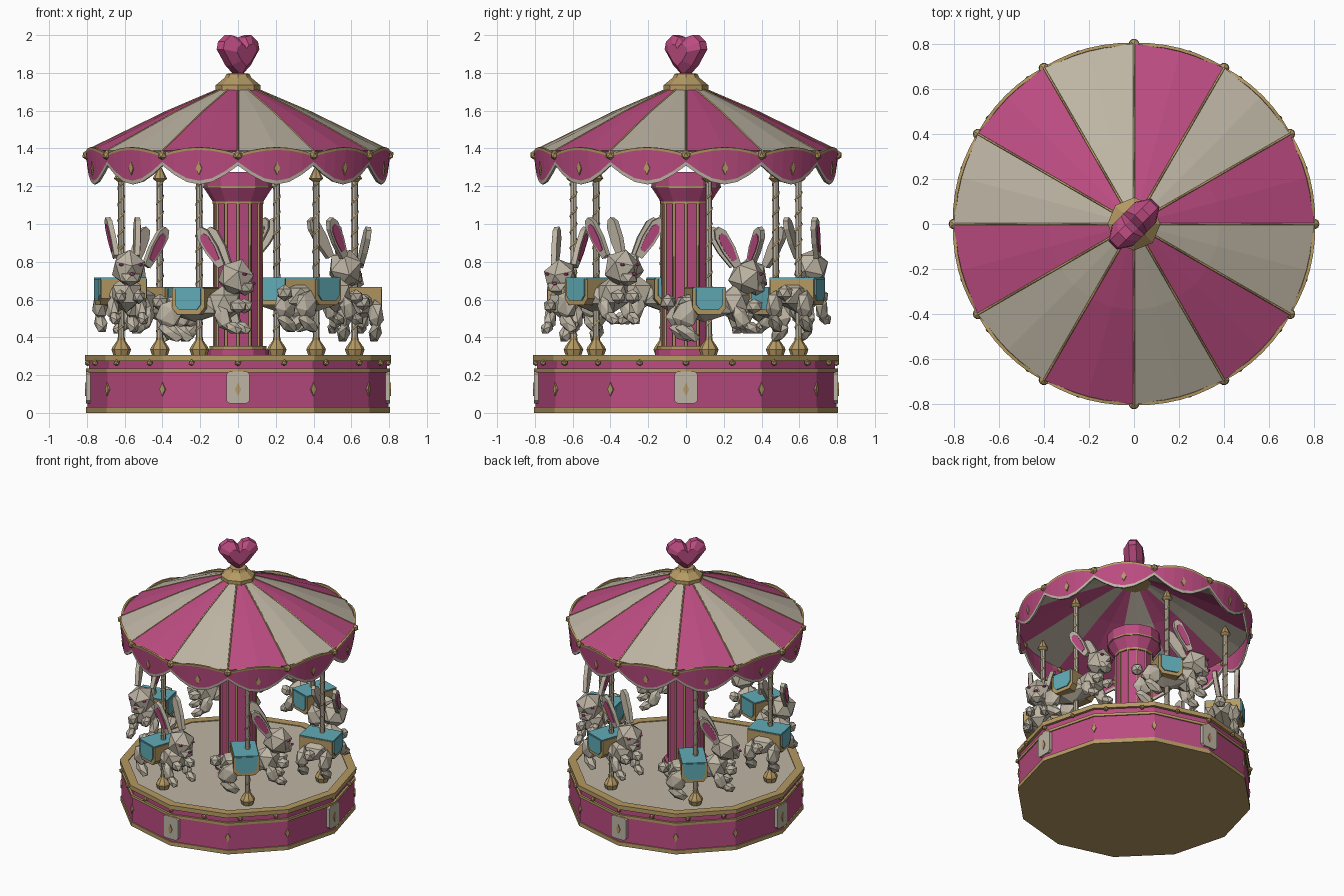
import bpy, bmesh, math
from math import sin, cos, pi, radians
from mathutils import Matrix, Vector, Euler

if "Cube" in bpy.data.objects:
    bpy.data.objects.remove(bpy.data.objects["Cube"])


def material(name, rgb):
    m = bpy.data.materials.new(name)
    m.use_nodes = True
    m.diffuse_color = (*rgb, 1)
    m.node_tree.nodes["Principled BSDF"].inputs["Base Color"].default_value = (*rgb, 1)
    return m


MATS = [material("pink", (.50, .072, .22)), material("cream", (.51, .46, .37)),
        material("gold", (.46, .32, .125)), material("teal", (.12, .41, .47))]
PINK, CREAM, GOLD, TEAL = range(4)


def add(name, bm, matrix=None, thickness=0):
    bmesh.ops.recalc_face_normals(bm, faces=bm.faces)
    mesh = bpy.data.meshes.new(name)
    bm.to_mesh(mesh)
    bm.free()
    for m in MATS:
        mesh.materials.append(m)
    return place(name, mesh, matrix, thickness)


def place(name, data, matrix=None, thickness=0):
    ob = bpy.data.objects.new(name, data)
    bpy.context.collection.objects.link(ob)
    if matrix:
        ob.matrix_world = matrix
    if thickness:
        mod = ob.modifiers.new("thickness", 'SOLIDIFY')
        mod.thickness, mod.offset = thickness, 0
    return ob


def trs(loc, rot=(0, 0, 0), scale=(1, 1, 1)):
    return Matrix.LocRotScale(Vector(loc), Euler([radians(a) for a in rot]), Vector(scale))


def around(angle, r, z):
    """Frame on the ring: local z points outward, local y points up."""
    a = radians(angle)
    return trs((r * cos(a), r * sin(a), z), (90, 0, angle + 90))


def paint(verts, mat):
    for f in {f for v in verts for f in v.link_faces}:
        f.material_index = mat


def ball(bm, mat, loc, scale, rot=(0, 0, 0), sub=1):
    s = (scale,) * 3 if isinstance(scale, float) else scale
    paint(bmesh.ops.create_icosphere(bm, subdivisions=sub, radius=1,
                                     matrix=trs(loc, rot, s))["verts"], mat)


def prism(bm, mat, pts, layers, matrix=Matrix()):
    """Outline lofted through (offset, scale) layers along local z."""
    rings = [[bm.verts.new(matrix @ Vector((x * s, y * s, z))) for x, y in pts] for z, s in layers]
    n = len(pts)
    for a, b in zip(rings, rings[1:]):
        for i in range(n):
            bm.faces.new((a[i], a[(i + 1) % n], b[(i + 1) % n], b[i]))
    bm.faces.new(rings[0])
    bm.faces.new(rings[-1])
    paint([v for r in rings for v in r], mat)


def lathe(name, profile, bands, n, matrix=None):
    """Stack of n-sided rings (radius, height); one colour per band, closed at both ends."""
    bm = bmesh.new()
    rings = [[bm.verts.new((r * cos(2 * pi * i / n), r * sin(2 * pi * i / n), z)) for i in range(n)]
             for r, z in profile]
    for a, b, mat in zip(rings, rings[1:], bands):
        for i in range(n):
            bm.faces.new((a[i], a[(i + 1) % n], b[(i + 1) % n], b[i])).material_index = mat
    bm.faces.new(rings[0]).material_index = bands[0]
    bm.faces.new(rings[-1]).material_index = bands[-1]
    return add(name, bm, matrix)


def tube(name, paths, radius, mat):
    cu = bpy.data.curves.new(name, 'CURVE')
    cu.dimensions, cu.bevel_depth, cu.bevel_resolution = '3D', radius, 0
    for path in paths:
        sp = cu.splines.new('POLY')
        sp.points.add(len(path) - 1)
        for p, co in zip(sp.points, path):
            p.co = (*co, 1)
    cu.materials.append(MATS[mat])
    return place(name, cu)


def polar(r, deg, z):
    return (r * cos(radians(deg)), r * sin(radians(deg)), z)


# Platform with gold bands and cream floor
lathe("platform", [(.805, 0), (.805, .03), (.797, .03), (.797, .215), (.805, .215), (.805, .235),
                   (.79, .235), (.79, .275), (.81, .275), (.81, .307), (.75, .307), (.75, .301), (.1, .301)],
      [GOLD, GOLD, PINK, GOLD, GOLD, GOLD, PINK, GOLD, GOLD, GOLD, GOLD, CREAM], 12)

# Platform ornaments: plaques, diamonds and studs
DIAMOND = [(-.017, 0), (0, -.035), (.017, 0), (0, .035)]
PLAQUE = [(-.062, -.07), (-.045, -.085), (.045, -.085), (.062, -.07),
          (.062, .07), (.045, .085), (-.045, .085), (-.062, .07)]
bm = bmesh.new()
for k in range(12):
    if k % 3 == 0:
        prism(bm, CREAM, PLAQUE, [(-.02, 1), (.008, 1)], around(30 * k, .797, .135))
    prism(bm, GOLD, DIAMOND, [(-.01, 1), (.006, 1)], around(30 * k, .804 if k % 3 == 0 else .797, .125))
add("platform_ornaments", bm)
bm = bmesh.new()
for k in range(20):
    ball(bm, GOLD, polar(.795, 18 * k, .265), .018)
add("platform_studs", bm)

# Centre column with flared capital and gold ribs
lathe("column", [(.165, .30), (.165, .335), (.15, .335), (.15, .355), (.125, .355), (.125, 1.105), (.135, 1.105),
                 (.135, 1.12), (.18, 1.19), (.186, 1.19), (.186, 1.2), (.182, 1.2), (.182, 1.275)],
      [PINK, PINK, GOLD, PINK, PINK, GOLD, GOLD, PINK, GOLD, GOLD, GOLD, PINK], 12)
tube("column_ribs", [[polar(.125, 30 * k, .355), polar(.125, 30 * k, 1.11)] for k in range(12)], .008, GOLD)

# Striped canopy
ROOF = [(.10, 1.71), (.38, 1.59), (.80, 1.385)]
bm = bmesh.new()
rings = [[bm.verts.new(polar(r, 15 * i, z)) for i in range(24)] for r, z in ROOF]
for a, b in zip(rings, rings[1:]):
    for i in range(24):
        j = (i + 1) % 24
        bm.faces.new((a[i], a[j], b[j], b[i])).material_index = CREAM if (i // 2) % 2 else PINK
add("canopy", bm, thickness=.008)
tube("canopy_seams", [[polar(r, 30 * k, z + .004) for r, z in ROOF] for k in range(12)], .005, GOLD)

# Scalloped valance: gold top edge, pink cloth, cream hem
bm = bmesh.new()
SEG = 6
cols = []
for i in range(12 * SEG):
    a, arc = 30 * i / SEG, sin(pi * (i % SEG) / SEG)
    top, low = 1.372 + .035 * arc, 1.31 - .1 * arc
    cols.append([bm.verts.new(polar(.80 - .1 * (1.39 - z), a, z)) for z in (top, top - .014, low + .02, low)])
for i, a in enumerate(cols):
    b = cols[(i + 1) % len(cols)]
    for row, mat in enumerate((GOLD, PINK, CREAM)):
        bm.faces.new((a[row], b[row], b[row + 1], a[row + 1])).material_index = mat
add("valance", bm, thickness=.014)
bm = bmesh.new()
for k in range(12):
    ball(bm, GOLD, polar(.80, 30 * k, 1.365), .027)
    prism(bm, GOLD, DIAMOND, [(-.006, 1), (.006, 1)], around(30 * k + 15, .797, 1.295))
add("valance_ornaments", bm)

# Gold crown and faceted heart finial
lathe("crown", [(.118, 1.695), (.118, 1.735), (.07, 1.775), (.06, 1.795), (.02, 1.80)], [GOLD] * 4, 8)
HEART = [(0, -.11), (.07, -.055), (.135, .03), (.125, .07), (.075, .105), (.03, .095),
         (0, .06), (-.03, .095), (-.075, .105), (-.125, .07), (-.135, .03), (-.07, -.055)]
bm = bmesh.new()
prism(bm, PINK, HEART, [(-.065, .55), (-.025, 1), (.025, 1), (.065, .55)], trs((0, 0, 1.895), (90, 0, 45)))
add("heart_finial", bm)

# Rabbit mount, facing +x with the pole at the origin
bm = bmesh.new()
ball(bm, CREAM, (-.02, 0, .57), (.19, .11, .09))
ball(bm, CREAM, (.14, 0, .58), (.09, .09, .1))
ball(bm, CREAM, (.205, 0, .715), (.1, .095, .105), (0, 20, 0))
ball(bm, CREAM, (.255, 0, .665), (.055, .06, .045))
ball(bm, PINK, (.306, 0, .685), (.01, .016, .01))
ball(bm, CREAM, (-.22, 0, .585), .045)
EAR = [(-.02, -.12), (.02, -.12), (.036, -.02), (.034, .08), (.012, .115), (-.018, .11), (-.036, .07), (-.036, -.02)]
for s in (-1, 1):
    ball(bm, CREAM, (-.14, s * .085, .52), (.075, .045, .085), (0, 20, 0))
    ball(bm, CREAM, (-.13, s * .085, .425), (.08, .036, .04), (0, 35, 0))
    ball(bm, CREAM, (.16, s * .075, .50), (.045, .035, .075), (0, -25, 0))
    ball(bm, CREAM, (.215, s * .075, .45), (.055, .032, .034), (0, 25, 0))
    ball(bm, CREAM, (.235, s * .05, .565), (.05, .035, .04))
    ball(bm, PINK, (.272, s * .052, .735), (.014, .014, .009))
    m = trs((.085, s * .068, .88), (-s * 6, -30, 0)) @ trs((0, 0, 0), (90, 0, 0))
    prism(bm, CREAM, EAR, [(-.014, 1), (.014, 1)], m)
    prism(bm, PINK, EAR, [(-s * .01, .68), (-s * .018, .68)], m)
rabbit = add("rabbit_1", bm).data

# Saddle: gold block with teal cover
FLAP = [(-.09, .07), (-.09, -.035), (-.06, -.07), (.06, -.07), (.09, -.035), (.09, .07)]
bm = bmesh.new()
side = trs((-.02, 0, .59), (90, 0, 0))
prism(bm, GOLD, FLAP, [(-.122, 1), (.122, 1)], side)
prism(bm, TEAL, [(x * .8, y * .82 + .012) for x, y in FLAP], [(-.13, 1), (.13, 1)], side)
paint(bmesh.ops.create_cube(bm, size=1, matrix=trs((-.02, 0, .662), (0, 0, 0), (.17, .25, .01)))["verts"], TEAL)
saddle = add("saddle_1", bm).data

# Six poles with rabbits; every second one rides higher
for k in range(6):
    ang = 11 + 60 * k
    x, y, _ = polar(.63, ang, 0)
    here = trs((x, y, .05 * (k % 2)), (0, 0, ang + 90))
    if k:
        place(f"rabbit_{k + 1}", rabbit, here)
        place(f"saddle_{k + 1}", saddle, here)
    else:
        bpy.data.objects["rabbit_1"].matrix_world = here
        bpy.data.objects["saddle_1"].matrix_world = here
    ground = trs((x, y, 0))
    lathe(f"pole_{k + 1}", [(.017, .38), (.017, 1.25)], [CREAM], 8, ground)
    lathe(f"pole_foot_{k + 1}", [(.04, .30), (.052, .335), (.045, .35), (.02, .385), (.02, .40)], [GOLD] * 4, 8, ground)
    lathe(f"pole_cap_{k + 1}", [(.02, 1.225), (.038, 1.24), (.006, 1.305)], [GOLD] * 2, 8, ground)
    tube(f"pole_spiral_{k + 1}", [[(x + .016 * cos(t * .8), y + .016 * sin(t * .8), .39 + .0107 * t)
                                   for t in range(80)]], .006, GOLD)
